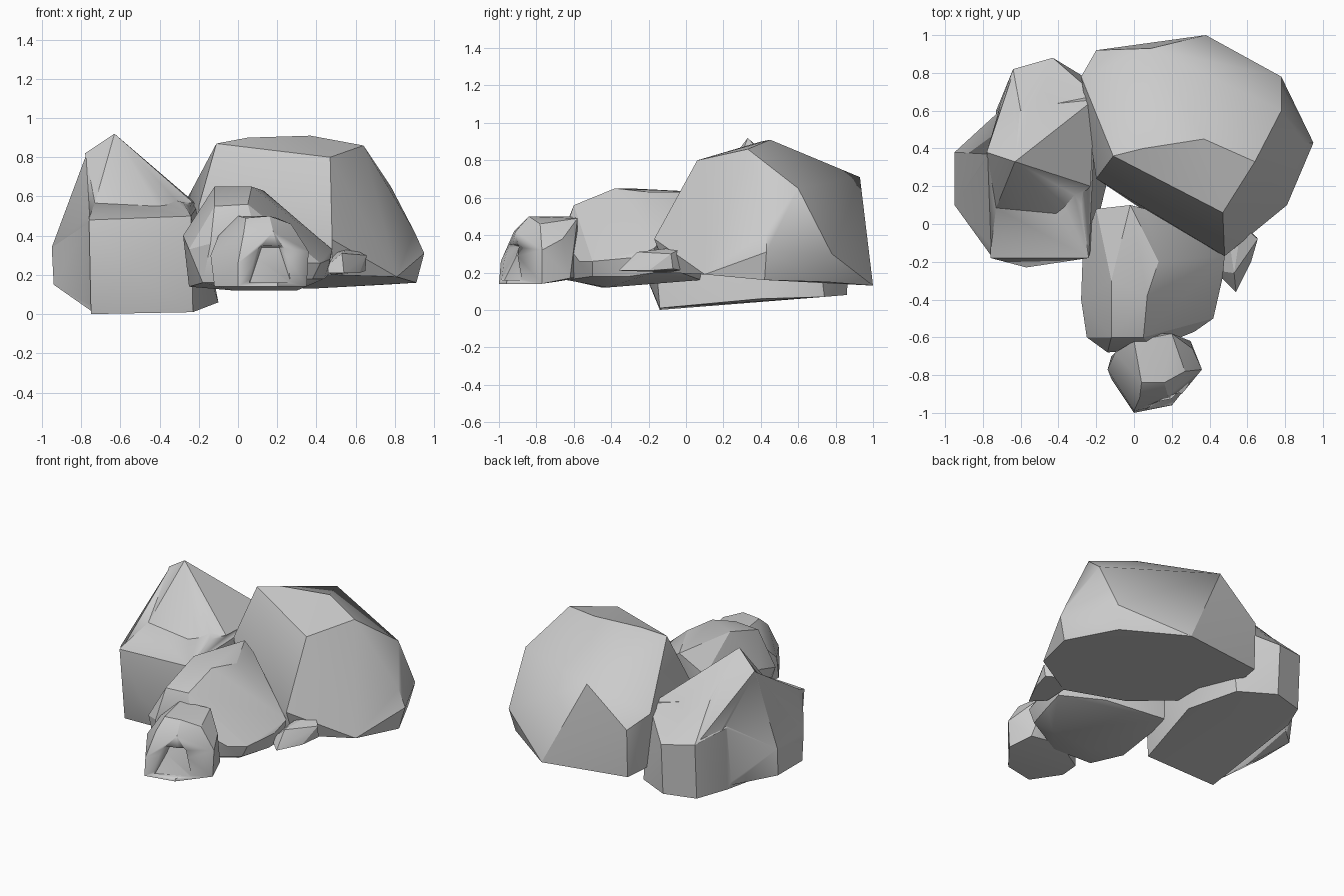
import bpy, bmesh, math


def rock(name, points, angle=30):
    """Faceted boulder wrapped around a handful of corner points."""
    bm = bmesh.new()
    for p in points:
        bm.verts.new(p)
    res = bmesh.ops.convex_hull(bm, input=bm.verts)
    loose = {v for v in res["geom_interior"] + res["geom_unused"]
             if isinstance(v, bmesh.types.BMVert)}
    bmesh.ops.delete(bm, geom=list(loose), context='VERTS')
    bmesh.ops.dissolve_limit(bm, angle_limit=math.radians(4),
                             verts=bm.verts, edges=bm.edges)
    bmesh.ops.recalc_face_normals(bm, faces=bm.faces)
    me = bpy.data.meshes.new(name)
    bm.to_mesh(me)
    bm.free()
    ob = bpy.data.objects.new(name, me)
    bpy.context.collection.objects.link(ob)
    bpy.ops.object.select_all(action='DESELECT')
    ob.select_set(True)
    bpy.context.view_layer.objects.active = ob
    bpy.ops.object.shade_smooth_by_angle(angle=math.radians(angle))
    return ob


def combine(target, helper, operation):
    """Boolean a hidden helper rock into the target."""
    helper.hide_render = True
    helper.hide_set(True)
    mod = target.modifiers.new(helper.name, 'BOOLEAN')
    mod.operation = operation
    mod.solver = 'EXACT'
    mod.object = helper


# Left boulder: broad body, pointed crown and a side wing
left = rock("left_boulder", [
    (-.75, -.14, 0), (-.23, -.14, .01), (-.1, .4, .06), (-.2, .74, .07),
    (-.43, .86, .08), (-.64, .8, .08), (-.73, .6, .09),
    (-.76, -.18, .48), (-.57, -.23, .22), (-.24, -.18, .5), (-.76, .1, .57),
    (-.28, .1, .57), (-.2, .68, .56), (-.43, .88, .42), (-.64, .82, .45),
    (-.72, .6, .5), (-.6, .6, .66)])
combine(left, rock("left_crown", [
    (-.78, .38, .82), (-.63, .33, .92), (-.45, .32, .71), (-.23, .2, .57),
    (-.74, .06, .53), (-.4, .04, .53), (-.21, .66, .56), (-.43, .86, .42),
    (-.64, .8, .45), (-.71, .62, .5), (-.7, .3, .3), (-.4, .3, .3)]), 'UNION')
combine(left, rock("left_wing", [
    (-.94, .1, .15), (-.94, .36, .15), (-.95, .38, .34), (-.95, .1, .34),
    (-.74, -.13, .01), (-.755, -.17, .47), (-.77, .22, .65), (-.775, .37, .81),
    (-.71, .58, .1), (-.71, .6, .5), (-.5, .2, .2)]), 'UNION')

# Big rounded boulder at the back right
rock("back_boulder", [
    (.81, .1, .19), (.91, .42, .16), (.75, .75, .15), (.38, 1.0, .13),
    (-.2, .91, .15), (-.24, .78, .17), (-.2, .3, .2), (.1, .04, .2),
    (.48, -.1, .2), (.95, .43, .31), (.78, .78, .3), (.9, .43, .42),
    (.48, -.17, .38), (.1, .07, .42), (-.2, .24, .55), (-.28, .78, .55),
    (-.2, .92, .47), (.09, .93, .71), (.78, .6, .65), (.64, .33, .86),
    (.47, .06, .8), (.37, .45, .91), (.05, .4, .9), (-.11, .36, .87)])

# Long ridge-backed rock in the middle
rock("middle_rock", [
    (-.2, .08, .16), (.2, -.03, .2), (.46, -.17, .2), (.44, -.3, .18),
    (.38, -.5, .18), (.3, -.42, .12), (-.02, -.45, .12), (-.25, -.4, .14),
    (-.18, -.63, .16), (.1, -.64, .16), (.2, -.58, .18), (-.28, -.4, .4),
    (-.27, -.12, .4), (-.25, -.6, .33), (-.14, -.68, .36), (.1, -.66, .38),
    (-.2, .08, .52), (.06, .08, .58), (-.12, -.3, .65), (.07, -.38, .65),
    (-.02, .1, .63), (.13, -.2, .63), (-.12, -.6, .55), (.05, -.6, .56),
    (.13, -.58, .5), (.48, -.17, .33), (.47, -.28, .28), (.42, -.5, .26),
    (.32, -.57, .26), (.32, -.24, .42)], 25)

# Small domed rock in front, with a scooped arch in its face
dome = rock("front_dome", [
    (-.12, -.82, .14), (0, -1.0, .14), (.2, -.96, .14), (.35, -.77, .14),
    (.3, -.62, .17), (.1, -.58, .17), (-.12, -.7, .15), (-.14, -.77, .3),
    (0, -.99, .26), (.22, -.94, .28), (.36, -.77, .32), (.31, -.66, .38),
    (-.1, -.68, .4), (.03, -.92, .42), (.18, -.91, .42), (.27, -.78, .46),
    (.04, -.84, .49), (.16, -.84, .5), (.0, -.62, .5), (.2, -.58, .49),
    (.1, -.58, .45)])
combine(dome, rock("arch_cutter", [
    (.05, -1.1, .16), (.36, -1.05, .16), (.05, -1.1, .31), (.36, -1.05, .31),
    (.11, -1.1, .38), (.28, -1.05, .38), (.06, -.97, .16), (.27, -.88, .16),
    (.1, -.91, .28), (.23, -.87, .28), (.12, -.89, .34), (.21, -.86, .34)]),
    'DIFFERENCE')

# Little stone tucked in at the right
rock("side_stone", [
    (.46, -.28, .21), (.54, -.36, .21), (.62, -.2, .21), (.65, -.07, .22),
    (.58, -.01, .21), (.48, -.05, .2), (.46, -.25, .25), (.53, -.26, .31),
    (.61, -.19, .27), (.655, -.08, .3), (.57, 0, .34), (.5, -.06, .32)], 20)
